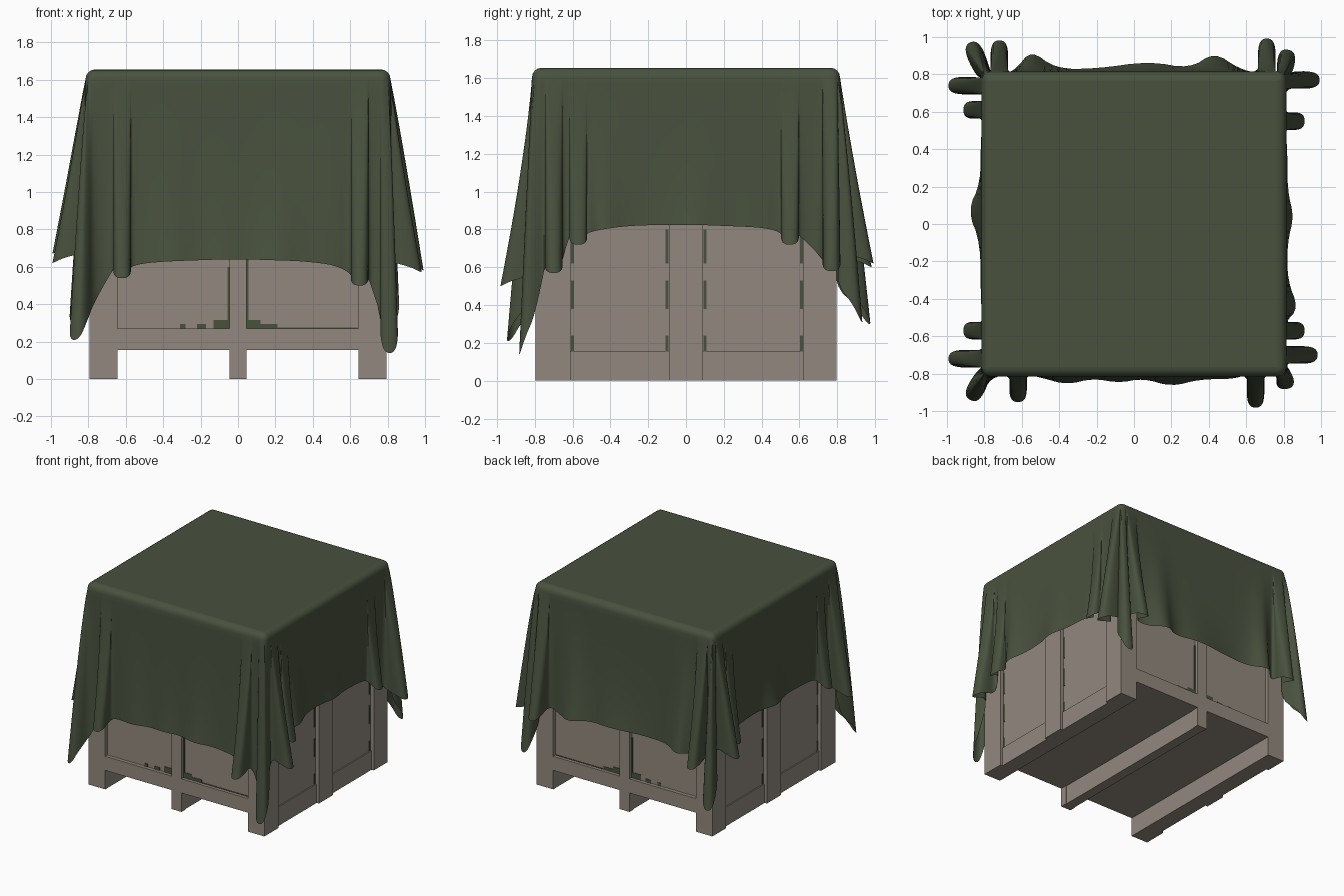
import bpy, bmesh, math
from mathutils import Vector

if "Cube" in bpy.data.objects:
    bpy.data.objects.remove(bpy.data.objects["Cube"])


def material(name, rgb):
    m = bpy.data.materials.new(name)
    m.diffuse_color = (*rgb, 1)
    m.use_nodes = True
    m.node_tree.nodes["Principled BSDF"].inputs["Base Color"].default_value = m.diffuse_color
    return m


WOOD = material("weathered_wood", (0.29, 0.25, 0.21))
GREEN = material("canvas_green", (0.066, 0.083, 0.048))


def make_object(name, bm, mat):
    me = bpy.data.meshes.new(name)
    bm.to_mesh(me)
    bm.free()
    ob = bpy.data.objects.new(name, me)
    bpy.context.collection.objects.link(ob)
    me.materials.append(mat)
    return ob


def boxes(name, spans, mat):
    """One object made of boxes given as (x0, x1, y0, y1, z0, z1)."""
    bm = bmesh.new()
    for x0, x1, y0, y1, z0, z1 in spans:
        vs = bmesh.ops.create_cube(bm, size=1)["verts"]
        for v in vs:
            v.co = Vector(((x0 + x1) / 2 + v.co.x * (x1 - x0),
                           (y0 + y1) / 2 + v.co.y * (y1 - y0),
                           (z0 + z1) / 2 + v.co.z * (z1 - z0)))
    return make_object(name, bm, mat)


# ---- crate ----
R, PANEL, TOP = 0.795, 0.765, 1.63
boxes("crate_body", [(-PANEL, PANEL, -PANEL, PANEL, 0.155, TOP)], WOOD)
boxes("runners", [(-0.775, -0.645, -R, R, 0, 0.155), (-0.04, 0.04, -R, R, 0, 0.155),
                  (0.645, 0.775, -R, R, 0, 0.155)], WOOD)

# side battens, front and back frames
battens, frames, moss = [], [], []
for s in (-1, 1):
    xs = sorted((s * 0.74, s * R))
    for y0, y1 in ((-R, -0.61), (-0.09, 0.09), (0.62, R)):
        battens.append((*xs, y0, y1, 0, TOP))
    for y in (-0.6, -0.1, 0.1, 0.61):
        for k, z in enumerate((0.12, 0.38, 0.62)):
            moss.append((*sorted((s * 0.76, s * 0.768)), y - 0.008, y + 0.008, z, z + 0.12 + 0.03 * k))
    ys = sorted((s * 0.74, s * R))
    for x0, x1 in ((-R, -0.645), (-0.045, 0.045), (0.645, R)):
        frames.append((x0, x1, *ys, 0, TOP))
    for z0, z1 in ((0.155, 0.27), (1.5, TOP)):
        frames.append((-0.7, 0.7, *ys, z0, z1))
    ym = sorted((s * 0.76, s * 0.769))
    for x0, x1, z in ((-0.31, -0.28, 0.295), (-0.22, -0.17, 0.295), (-0.13, -0.045, 0.315),
                      (0.045, 0.12, 0.315), (0.12, 0.21, 0.295), (0.21, 0.64, 0.275),
                      (-0.055, -0.045, 0.6), (0.045, 0.055, 0.7)):
        moss.append((x0, x1, *ym, 0.265, z))
boxes("side_battens", battens, WOOD)
boxes("end_frames", frames, WOOD)
boxes("moss_in_gaps", moss, GREEN)

# ---- tarp: hem outline walked counter-clockwise ----
W = 0.82


def clamp(v, h):
    return max(-h, min(h, v))


def fin(x, y, z):
    """Hanging fold: narrow neck, wider bulb, tip at (x, y), hem height z."""
    tip, base = Vector((x, y)), Vector((clamp(x, 0.805), clamp(y, 0.805)))
    n = (tip - base).normalized()
    p = Vector((-n.y, n.x))
    rise = 0.2 if z < 0.4 else 0.06
    mid = base.lerp(tip, 0.7)
    end = tip + n * 0.012
    out = []
    for q, w, dz in ((base, -0.04, rise), (mid, -0.05, rise * 0.5), (end, -0.03, 0),
                     (end, 0.03, 0), (mid, 0.05, rise * 0.5), (base, 0.04, rise)):
        q = q + p * w
        out.append(Vector((q.x, q.y, z + dz)))
    return out


corners = {
    "front_right": [(0.65, -0.97, 0.5), (0.81, -0.87, 0.14), (0.97, -0.70, 0.57), (0.9, -0.57, 0.72)],
    "back_right": [(0.9, 0.55, 0.72), (0.98, 0.77, 0.58), (0.82, 0.92, 0.31), (0.71, 0.98, 0.62)],
    "back_left": [(-0.72, 0.97, 0.6), (-0.87, 0.96, 0.3), (-0.98, 0.74, 0.67), (-0.9, 0.61, 0.72)],
    "front_left": [(-0.9, -0.57, 0.72), (-0.98, -0.72, 0.62), (-0.87, -0.93, 0.21), (-0.62, -0.94, 0.54)],
}
sides = {
    "front_right": [(0.88, -0.45, 0.8), (0.82, -0.3, 0.82), (0.82, -0.1, 0.825), (0.855, 0.04, 0.825),
                    (0.82, 0.18, 0.82), (0.82, 0.42, 0.81)],
    "back_right": [(0.56, 0.83, 0.65), (0.43, 0.92, 0.66), (0.3, 0.83, 0.67), (0.08, 0.87, 0.68),
                   (-0.2, 0.83, 0.68), (-0.42, 0.83, 0.67), (-0.55, 0.93, 0.66), (-0.63, 0.83, 0.65)],
    "back_left": [(-0.82, 0.45, 0.81), (-0.82, 0.22, 0.82), (-0.89, 0.07, 0.825), (-0.82, -0.1, 0.825),
                  (-0.82, -0.42, 0.81)],
    "front_left": [(-0.5, -0.82, 0.62), (-0.36, -0.86, 0.63), (-0.22, -0.825, 0.635), (-0.08, -0.85, 0.64),
                   (0.05, -0.825, 0.64), (0.2, -0.87, 0.635), (0.35, -0.83, 0.63), (0.52, -0.83, 0.61)],
}
hem = []
for key in ("front_right", "back_right", "back_left", "front_left"):
    for f in corners[key]:
        hem += fin(*f)
    hem += [Vector(c) for c in sides[key]]
for _ in range(2):  # corner-cutting smooths the outline
    nxt = hem[1:] + hem[:1]
    hem = [q for a, b in zip(hem, nxt) for q in (a.lerp(b, 0.25), a.lerp(b, 0.75))]

# rows from the rounded top edge down to the hem
INNER, RAD, ZTOP = 0.765, 0.05, 1.655
bm = bmesh.new()
rows = []
for i in range(5):
    a = i / 4 * math.pi / 2
    row = []
    for h in hem:
        q = Vector((clamp(h.x, INNER), clamp(h.y, INNER)))
        d = (Vector((clamp(h.x, W), clamp(h.y, W))) - q).normalized() * RAD
        row.append(bm.verts.new((q.x + d.x * math.sin(a), q.y + d.y * math.sin(a),
                                 ZTOP - RAD + RAD * math.cos(a))))
    rows.append(row)
N = 24
for i in range(1, N + 1):
    u = i / N
    row = []
    for j, h in enumerate(hem):
        start = rows[4][j].co
        away = max(0, W - min(abs(h.x), abs(h.y)))   # distance from nearest corner
        f = u ** (0.8 + 3 * away)
        row.append(bm.verts.new((start.x + (h.x - start.x) * f, start.y + (h.y - start.y) * f,
                                 start.z + (h.z - start.z) * u)))
    rows.append(row)
M = len(hem)
for a, b in zip(rows, rows[1:]):
    for j in range(M):
        k = (j + 1) % M
        bm.faces.new((a[j], b[j], b[k], a[k]))
bm.faces.new([bm.verts.new((x * INNER, y * INNER, ZTOP)) for x, y in ((-1, -1), (1, -1), (1, 1), (-1, 1))])
bmesh.ops.remove_doubles(bm, verts=bm.verts, dist=0.0004)
tarp = make_object("tarp", bm, GREEN)
bpy.context.view_layer.objects.active = tarp
tarp.select_set(True)
bpy.ops.object.shade_smooth_by_angle(angle=math.radians(50))
